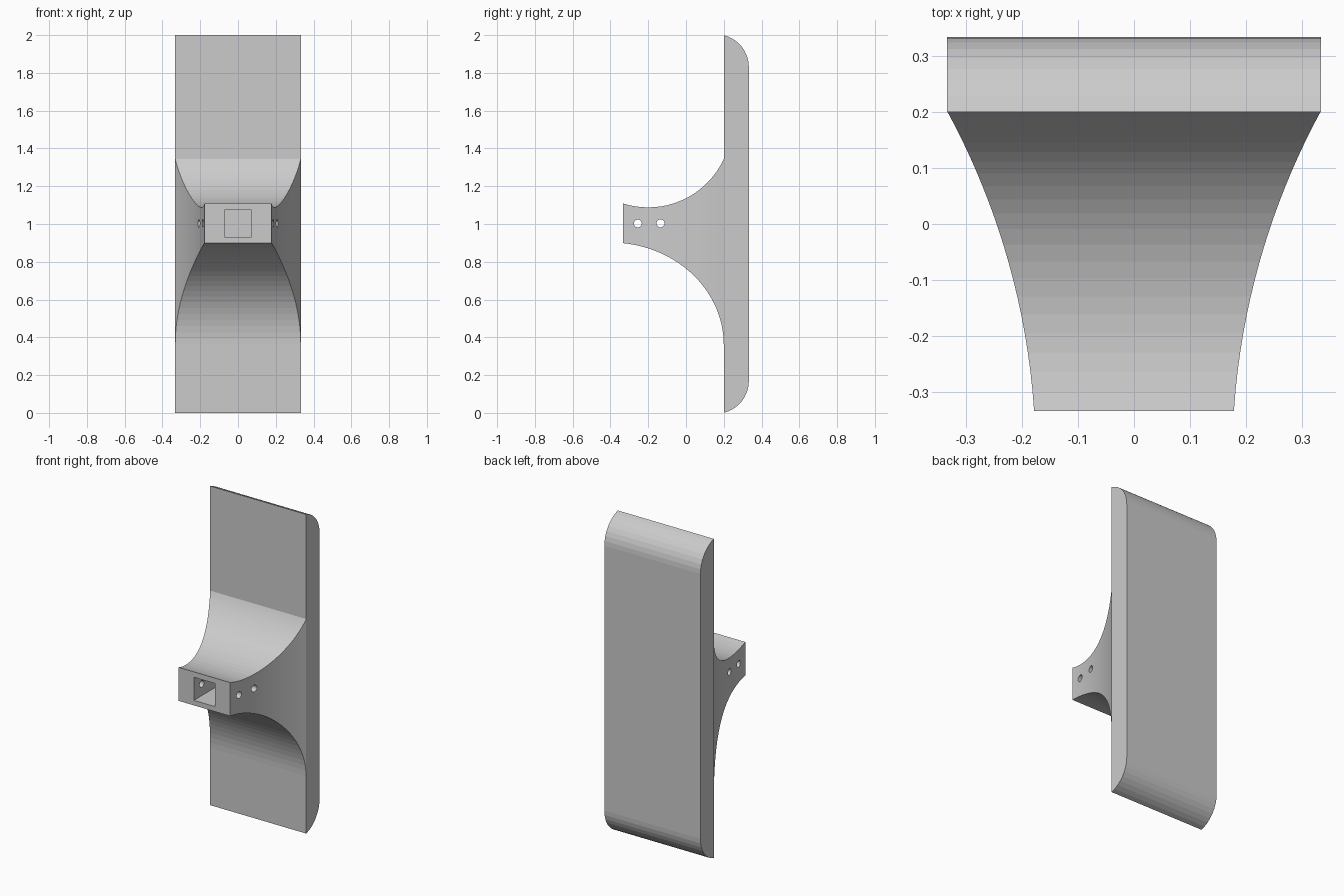
import bpy, bmesh
from math import sqrt, sin, cos, asin, pi
from mathutils import Matrix

if "Cube" in bpy.data.objects:
    bpy.data.objects.remove(bpy.data.objects["Cube"])


def make_object(name, bm):
    bmesh.ops.recalc_face_normals(bm, faces=bm.faces)
    mesh = bpy.data.meshes.new(name)
    bm.to_mesh(mesh)
    bm.free()
    obj = bpy.data.objects.new(name, mesh)
    bpy.context.collection.objects.link(obj)
    return obj


def loft(name, rings):
    """Skin equal-sized point rings and cap both ends."""
    bm = bmesh.new()
    rings = [[bm.verts.new(p) for p in ring] for ring in rings]
    for a, b in zip(rings, rings[1:]):
        for i in range(len(a)):
            j = (i + 1) % len(a)
            bm.faces.new((a[i], a[j], b[j], b[i]))
    bm.faces.new(rings[0])
    bm.faces.new(rings[-1])
    return make_object(name, bm)


def boolean(target, tool, operation):
    mod = target.modifiers.new(tool.name, 'BOOLEAN')
    mod.operation, mod.object, mod.solver = operation, tool, 'EXACT'
    tool.hide_render = True
    tool.hide_set(True)


# Tall back plate: flat front, rounded top and bottom edges at the back
half_w, front, back, r = 0.333, 0.2, 0.333, 0.175
start = asin(0.17 / r)
arc = []
for i in range(9):
    a = start * i / 8
    arc.append((back - r + r * cos(a), 1.83 + r * sin(a)))
arc[-1] = (front, 2.0)
profile = arc + [(y, 2 - z) for y, z in reversed(arc)]
plate = loft("back_plate", [[(x, y, z) for y, z in profile] for x in (-half_w, half_w)])


# Neck section: width and height flare towards the plate
def section(y):
    w = 0.1751 + 1.3 - sqrt(1.3 ** 2 - (y + 0.42) ** 2)
    top = 1.088 + 0.44 - sqrt(0.44 ** 2 - (y + 0.2) ** 2)
    bottom = 0.36 + 0.542 * sqrt(max(0, 1 - ((y + 0.4) / 0.6) ** 2))
    return ring(y, min(w, half_w), top, bottom)


def ring(y, w, top, bottom):
    return [(-w, y, bottom), (w, y, bottom), (w, y, top), (-w, y, top)]


# Stations get closer together where the underside curves down steeply
steps = 24
stations = [-0.333 + 0.533 * sin(pi / 2 * i / steps) for i in range(steps + 1)]
rings = [section(y) for y in stations]
rings.append(ring(0.24, 0.32, 1.33, 0.38))
neck = loft("flared_neck", rings)

# Square socket in the front of the neck
socket = loft("socket_cutter", [ring(y, 0.0725, 1.075, 0.93) for y in (-0.4, -0.07)])
boolean(neck, socket, 'DIFFERENCE')

# Two cross holes through the neck sides
for i, y in enumerate((-0.255, -0.135)):
    bm = bmesh.new()
    bmesh.ops.create_cone(bm, cap_ends=True, segments=20, radius1=0.021, radius2=0.021,
                          depth=0.8, matrix=Matrix.Translation((0, y, 1.003)) @ Matrix.Rotation(pi / 2, 4, 'Y'))
    boolean(neck, make_object("cross_hole_cutter_%d" % i, bm), 'DIFFERENCE')

# Merge the neck into the plate
boolean(plate, neck, 'UNION')
